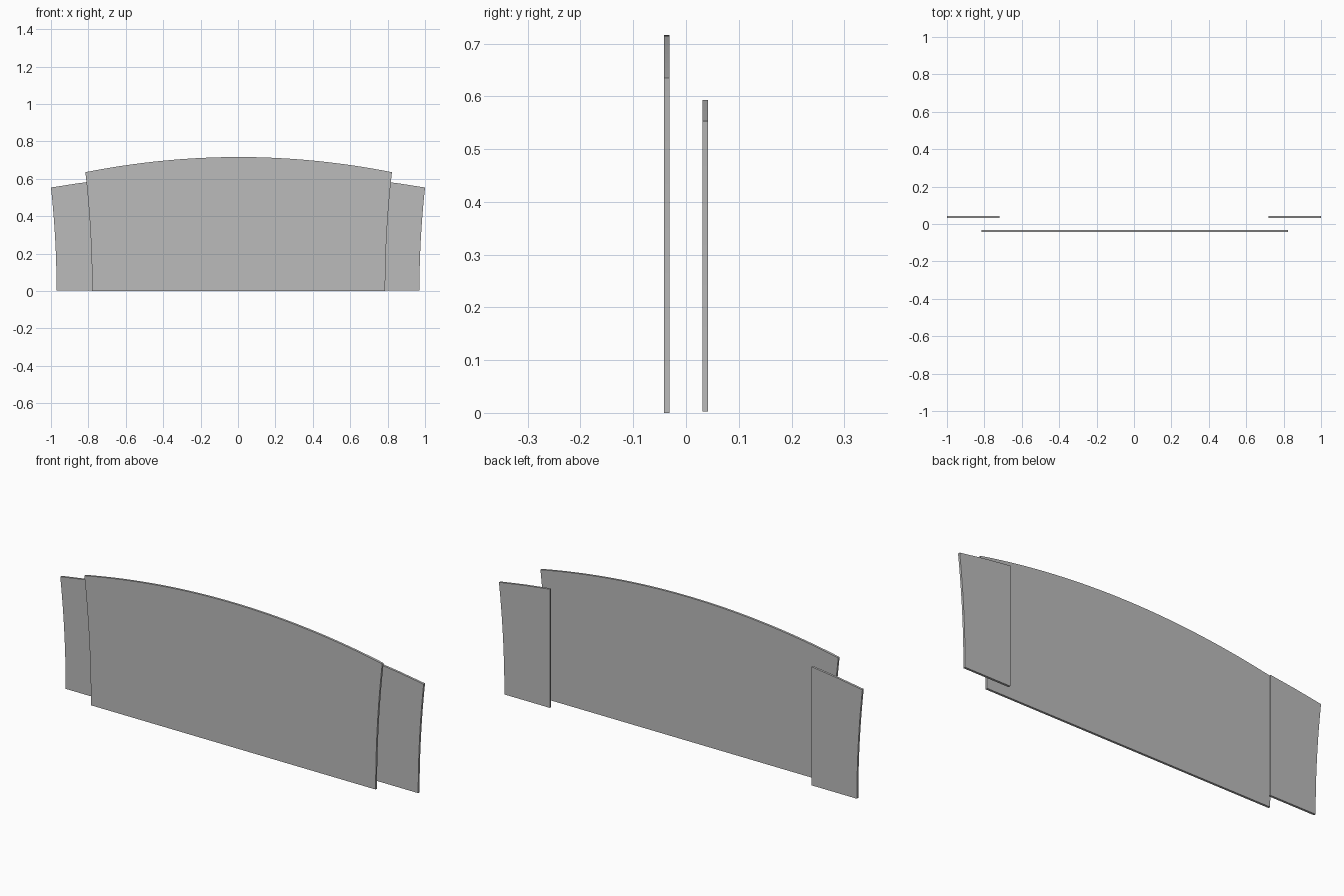
import bpy
import bmesh
from math import radians

cube = bpy.data.objects.get("Cube")
if cube:
    bpy.data.objects.remove(cube, do_unlink=True)

grey = bpy.data.materials.new("panel grey")
grey.use_nodes = True
grey.diffuse_color = (0.5, 0.5, 0.5, 1)
grey.node_tree.nodes["Principled BSDF"].inputs["Base Color"].default_value = (0.5, 0.5, 0.5, 1)

THICK = 0.011


def bowed_edge(x, flare, bottom, top, steps=12):
    """Points up a side edge that leans outwards towards the top."""
    return [(x + flare * (i / steps) ** 2, bottom + (top - bottom) * i / steps)
            for i in range(steps + 1)]


def crown(x0, x1, rise, z, steps=32):
    """Interior points of the arched top, from x0 to x1."""
    mid, half = (x0 + x1) / 2, (x1 - x0) / 2
    return [(x, z + rise * (1 - ((x - mid) / half) ** 2))
            for x in (x0 + (x1 - x0) * i / steps for i in range(1, steps))]


def plate(name, outline, y):
    """Flat plate extruded along y from an outline in x and z."""
    bm = bmesh.new()
    face = bm.faces.new([bm.verts.new((x, y - THICK / 2, z)) for x, z in outline])
    moved = bmesh.ops.extrude_face_region(bm, geom=[face])["geom"]
    bmesh.ops.translate(bm, vec=(0, THICK, 0),
                        verts=[v for v in moved if isinstance(v, bmesh.types.BMVert)])
    bmesh.ops.recalc_face_normals(bm, faces=bm.faces)
    mesh = bpy.data.meshes.new(name)
    bm.to_mesh(mesh)
    bm.free()
    mesh.materials.append(grey)
    obj = bpy.data.objects.new(name, mesh)
    bpy.context.collection.objects.link(obj)
    bpy.ops.object.select_all(action="DESELECT")
    obj.select_set(True)
    bpy.context.view_layer.objects.active = obj
    bpy.ops.object.shade_smooth_by_angle(angle=radians(30))


# Wide front panel with an arched top
right = bowed_edge(0.787, 0.036, 0, 0.635)
left = bowed_edge(-0.78, -0.036, 0, 0.635)
plate("front_panel",
      right + crown(right[-1][0], left[-1][0], 0.081, 0.635) + left[::-1], -0.0365)

# Two rear side panels, straight inside and bowed outside
for name, side in (("left_rear_panel", 1), ("right_rear_panel", -1)):
    outline = [(0.72, 0.003)] + bowed_edge(0.97, 0.03, 0.003, 0.553)
    outline += [(0.86, 0.575), (0.72, 0.593)]
    plate(name, [(side * x, z) for x, z in outline], 0.0365)
